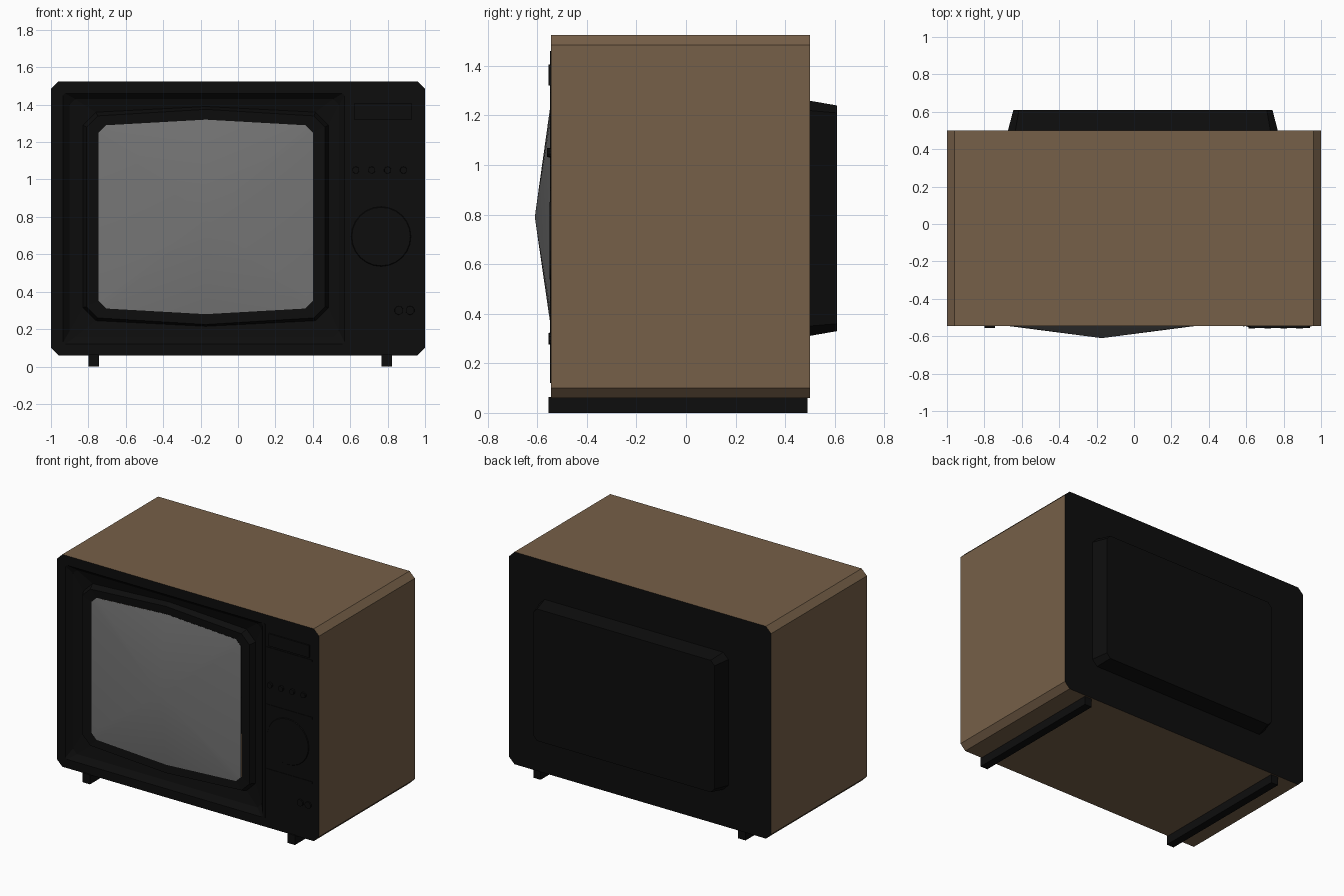
import bpy, bmesh, math
from mathutils import Matrix

cube = bpy.data.objects.get("Cube")
if cube:
    bpy.data.objects.remove(cube)


def material(name, color):
    m = bpy.data.materials.new(name)
    m.use_nodes = True
    m.diffuse_color = (*color, 1)
    m.node_tree.nodes["Principled BSDF"].inputs["Base Color"].default_value = (*color, 1)
    return m


BROWN = material("brown veneer", (0.18, 0.115, 0.065))
BLACK = material("black plastic", (0.004, 0.004, 0.004))
GREY = material("grey glass", (0.18, 0.18, 0.18))


def finish(name, bm, mats):
    bmesh.ops.recalc_face_normals(bm, faces=bm.faces)
    mesh = bpy.data.meshes.new(name)
    bm.to_mesh(mesh)
    bm.free()
    for m in mats:
        mesh.materials.append(m)
    ob = bpy.data.objects.new(name, mesh)
    bpy.context.collection.objects.link(ob)
    return ob


def ring(bm, y, x0, x1, z0, z1, cut, bow=0):
    """Chamfered rectangle whose top and bottom edges peak by bow at the middle."""
    xm = (x0 + x1) / 2
    a, b = z0 + bow, z1 - bow
    pts = [(xm, z0), (x1 - cut, a), (x1, a + cut), (x1, b - cut), (x1 - cut, b),
           (xm, z1), (x0 + cut, b), (x0, b - cut), (x0, a + cut), (x0 + cut, a)]
    return [bm.verts.new((x, y, z)) for x, z in pts]


def loft(bm, rings, brown_step=None):
    for step, (r, s) in enumerate(zip(rings, rings[1:])):
        for i in range(len(r)):
            j = (i + 1) % len(r)
            f = bm.faces.new((r[i], r[j], s[j], s[i]))
            f.material_index = 0 if step == brown_step else 1


def box(name, x0, x1, y0, y1, z0, z1, mat):
    bm = bmesh.new()
    bmesh.ops.create_cube(bm, size=1)
    for v in bm.verts:
        v.co = ((x0 + x1) / 2 + v.co.x * (x1 - x0),
                (y0 + y1) / 2 + v.co.y * (y1 - y0),
                (z0 + z1) / 2 + v.co.z * (z1 - z0))
    return finish(name, bm, [mat])


def knob(name, x, z, radius, y0, y1, sides, mat=BLACK):
    bm = bmesh.new()
    place = Matrix.Translation((x, (y0 + y1) / 2, z)) @ Matrix.Rotation(math.pi / 2, 4, "X")
    bmesh.ops.create_cone(bm, cap_ends=True, segments=sides, radius1=radius,
                          radius2=radius * 0.92, depth=y1 - y0, matrix=place)
    return finish(name, bm, [mat])


FRONT, BACK = -0.545, 0.5

# Cabinet: veneer wrap, black front with a recess and a raised screen surround
bm = bmesh.new()
rings = [ring(bm, BACK, -1, 1, 0.06, 1.525, 0.04),
         ring(bm, FRONT, -1, 1, 0.06, 1.525, 0.04),
         ring(bm, FRONT, -0.935, 0.57, 0.12, 1.46, 0.01),
         ring(bm, -0.515, -0.9, 0.54, 0.16, 1.43, 0.03),
         ring(bm, -0.5, -0.83, 0.485, 0.215, 1.39, 0.07, 0.03),
         ring(bm, -0.54, -0.81, 0.465, 0.225, 1.375, 0.06, 0.035),
         ring(bm, -0.535, -0.745, 0.4, 0.28, 1.32, 0.04, 0.03)]
loft(bm, rings, brown_step=0)
bm.faces.new(rings[0]).material_index = 1
finish("cabinet", bm, [BROWN, BLACK])

# Bulging screen: a fan rising to one central point
bm = bmesh.new()
edge = ring(bm, -0.536, -0.745, 0.4, 0.28, 1.32, 0.04, 0.03)
tip = bm.verts.new((-0.1725, -0.61, 0.79))
for i in range(len(edge)):
    bm.faces.new((edge[i], edge[(i + 1) % len(edge)], tip))
screen = finish("screen", bm, [GREY])
for p in screen.data.polygons:
    p.use_smooth = True

# Tapered rear housing
bm = bmesh.new()
base = ring(bm, BACK - 0.005, -0.675, 0.77, 0.31, 1.26, 0.04)
end = ring(bm, 0.61, -0.645, 0.74, 0.33, 1.24, 0.03)
loft(bm, [base, end])
bm.faces.new(end).material_index = 1
finish("rear_housing", bm, [BLACK, BLACK])

# Runners under the cabinet
for name, x in (("right_runner", -0.77), ("left_runner", 0.795)):
    box(name, x - 0.028, x + 0.028, -0.555, 0.49, 0, 0.065, BLACK)

# Control panel: strips, display, buttons, dial and small knobs
box("panel_divider", 0.582, 0.59, -0.549, -0.53, 0.12, 1.46, BLACK)
for i, z in enumerate((1.3, 0.905, 0.46)):
    box(f"panel_strip_{i + 1}", 0.6, 0.95, -0.549, -0.53, z - 0.007, z + 0.007, BLACK)
box("channel_display", 0.62, 0.93, -0.555, -0.53, 1.32, 1.405, BLACK)
for i in range(4):
    knob(f"button_{i + 1}", 0.63 + i * 0.085, 1.05, 0.02, -0.56, -0.53, 10)
knob("speaker_dial", 0.765, 0.695, 0.17, -0.55, -0.53, 24)
for i, x in enumerate((0.86, 0.92)):
    knob(f"small_knob_{i + 1}", x, 0.3, 0.025, -0.555, -0.53, 10)
